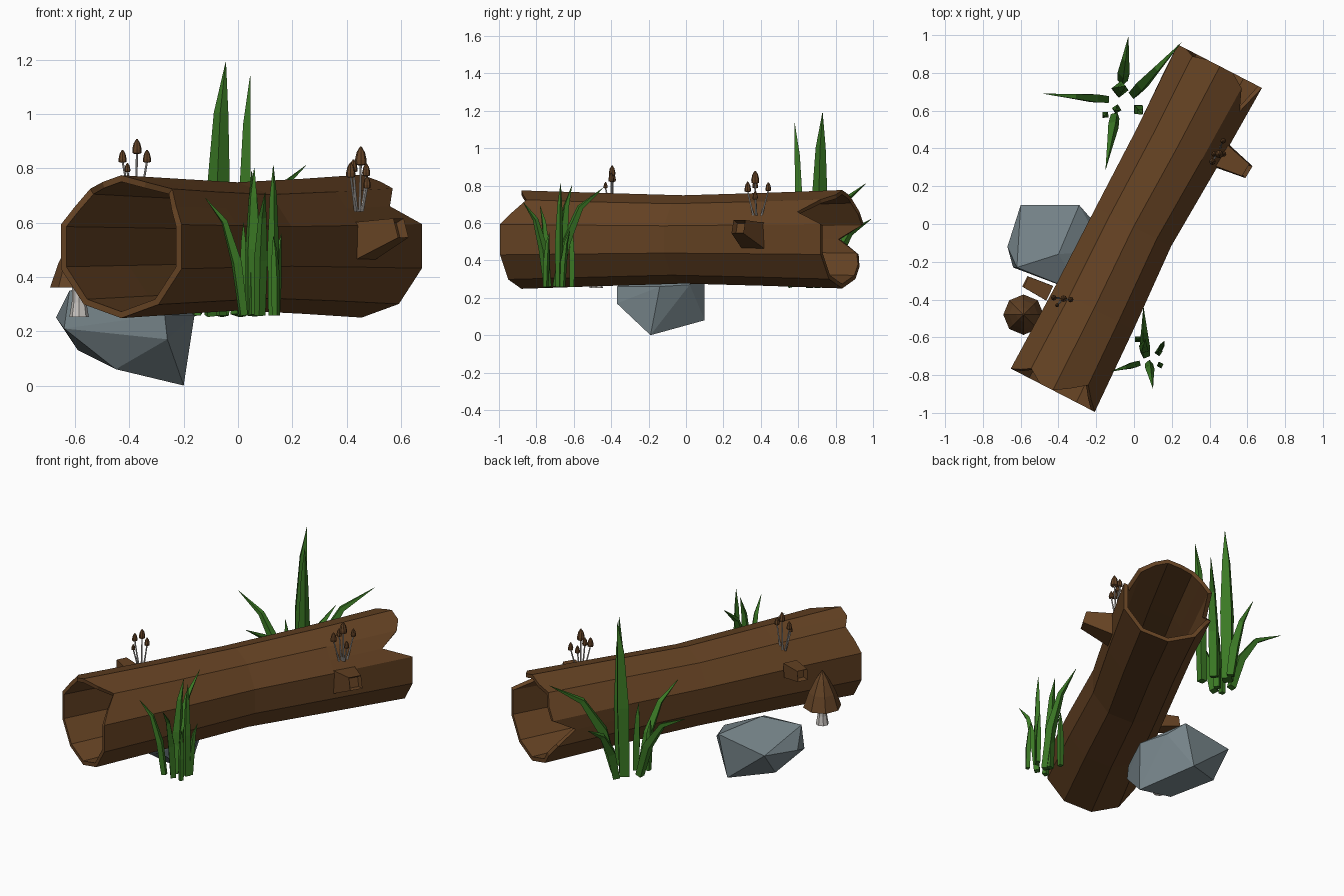
import bpy, bmesh, math
from mathutils import Vector

if "Cube" in bpy.data.objects:
    bpy.data.objects.remove(bpy.data.objects["Cube"])


def material(name, rgb):
    m = bpy.data.materials.new(name)
    m.diffuse_color = (*rgb, 1)
    m.use_nodes = True
    m.node_tree.nodes["Principled BSDF"].inputs["Base Color"].default_value = m.diffuse_color
    return m


BARK = material("bark brown", (0.128, 0.054, 0.0165))
CAP = material("cap brown", (0.128, 0.056, 0.019))
STEM = material("stem white", (0.58, 0.55, 0.52))
GRASS = material("grass green", (0.043, 0.19, 0.018))
STONE = material("stone grey", (0.18, 0.23, 0.25))


def finish(name, bm, mats):
    bmesh.ops.recalc_face_normals(bm, faces=bm.faces)
    me = bpy.data.meshes.new(name)
    bm.to_mesh(me)
    bm.free()
    for m in mats:
        me.materials.append(m)
    ob = bpy.data.objects.new(name, me)
    bpy.context.collection.objects.link(ob)
    return ob


def loft(bm, path, radii, sides, turn=0.0, mat=0, flat=False):
    """Skin polygon sections along a path; flat keeps every section horizontal."""
    path = [Vector(p) for p in path]
    rings = []
    for i, (p, r) in enumerate(zip(path, radii)):
        d = path[min(i + 1, len(path) - 1)] - path[max(i - 1, 0)]
        d = Vector((0, 0, 1)) if flat or d.length < 1e-6 else d.normalized()
        u = Vector((0, 0, 1)).cross(d)
        u = Vector((1, 0, 0)) if u.length < 0.05 else u.normalized()
        v = d.cross(u)
        rings.append([bm.verts.new(p + r * (u * math.cos(a) + v * math.sin(a)))
                      for a in (turn + 2 * math.pi * k / sides for k in range(sides))])
    faces = [bm.faces.new(rings[0][::-1]), bm.faces.new(rings[-1])]
    for a, b in zip(rings, rings[1:]):
        for k in range(sides):
            n = (k + 1) % sides
            faces.append(bm.faces.new((a[k], a[n], b[n], b[k])))
    for f in faces:
        f.material_index = mat
    return faces


# Hollow log: ten-sided tube, edge midpoints added so the broken ends can be notched
START, END = Vector((-0.43, -0.88, 0.511)), Vector((0.455, 0.835, 0.513))
AXIS = (END - START).normalized()
SIDE = Vector((AXIS.y, -AXIS.x, 0)).normalized()
# position along the axis, radius, sideways shift
SECTIONS = [(0, 0.263, 0), (0.25, 0.249, -0.004), (0.5, 0.236, -0.017), (0.75, 0.248, -0.004), (1, 0.263, 0)]
FRONT_NOTCH = {54: 0.11, 36: 0.05, 72: 0.05, 126: 0.05, 144: 0.02}
BACK_NOTCH = {36: 0.165, 180: 0.14, 54: 0.05, 198: 0.03, 126: 0.02}


def log_skin(bm, inset):
    rings = []
    for t, r, shift in SECTIONS:
        ring = []
        for k in range(20):
            deg = k * 18
            rad = (r - inset) * (1 if k % 2 else math.cos(math.radians(18)))
            a = math.radians(deg)
            p = START.lerp(END, t) + SIDE * (rad * math.cos(a) + shift)
            p.z += rad * math.sin(a)
            if t == 0:
                p += AXIS * FRONT_NOTCH.get(deg, 0)
            if t == 1:
                p -= AXIS * BACK_NOTCH.get(deg, 0)
            ring.append(bm.verts.new(p))
        rings.append(ring)
    return rings


def bridge(bm, a, b):
    for k in range(20):
        n = (k + 1) % 20
        bm.faces.new((a[k], a[n], b[n], b[k]))


bm = bmesh.new()
outer, inner = log_skin(bm, 0), log_skin(bm, 0.024)
for skin in (outer, inner):
    for a, b in zip(skin, skin[1:]):
        bridge(bm, a, b)
bridge(bm, outer[0], inner[0])
bridge(bm, outer[-1], inner[-1])
finish("hollow_log", bm, [BARK])

# Broken branch stubs with a sunken tip
for name, base, tip, r0, r1 in (
        ("right_branch_stub", (0.45, 0.37, 0.53), (0.60, 0.28, 0.58), 0.10, 0.052),
        ("left_branch_stub", (-0.45, -0.365, 0.595), (-0.575, -0.305, 0.61), 0.06, 0.044)):
    bm = bmesh.new()
    end = loft(bm, (base, tip), (r0, r1), 4, math.pi / 4)[1]
    bmesh.ops.recalc_face_normals(bm, faces=bm.faces)
    bmesh.ops.inset_region(bm, faces=[end], thickness=0.013)
    bmesh.ops.translate(bm, verts=end.verts, vec=(Vector(base) - Vector(tip)).normalized() * 0.03)
    finish(name, bm, [BARK])

# Boulder: convex hull of a few corner points
bm = bmesh.new()
for p in ((-0.20, -0.19, 0), (-0.45, -0.22, 0.06), (-0.59, -0.02, 0.13), (-0.35, 0.10, 0.08),
          (-0.67, -0.12, 0.25), (-0.64, -0.23, 0.21), (-0.16, -0.14, 0.26), (-0.26, -0.37, 0.17),
          (-0.27, -0.37, 0.26), (-0.60, 0.10, 0.28), (-0.29, 0.10, 0.33), (-0.22, 0.02, 0.27),
          (-0.62, -0.23, 0.35), (-0.40, -0.16, 0.37)):
    bm.verts.new(p)
bmesh.ops.convex_hull(bm, input=bm.verts)
finish("boulder", bm, [STONE])

# Grass clumps: (base x, base y, tip x, tip y, tip z, half width)
CLUMPS = {
    "back_grass": [(-0.08, 0.71, -0.045, 0.73, 1.19, 0.045), (0.02, 0.61, 0.045, 0.58, 1.14, 0.032),
                   (0.00, 0.69, 0.25, 0.96, 0.81, 0.034), (-0.06, 0.76, -0.03, 0.99, 0.62, 0.032),
                   (-0.15, 0.66, -0.48, 0.69, 0.70, 0.03), (-0.10, 0.57, -0.15, 0.29, 0.70, 0.03),
                   (-0.15, 0.58, -0.16, 0.57, 0.56, 0.022), (-0.09, 0.61, -0.10, 0.60, 0.66, 0.026)],
    "front_grass": [(0.06, -0.69, 0.05, -0.44, 0.79, 0.03), (0.02, -0.74, -0.12, -0.78, 0.69, 0.022),
                    (0.08, -0.74, 0.10, -0.87, 0.71, 0.025), (0.05, -0.67, 0.06, -0.61, 0.80, 0.029),
                    (0.13, -0.68, 0.13, -0.67, 0.81, 0.022), (0.14, -0.66, 0.16, -0.62, 0.56, 0.018),
                    (0.14, -0.75, 0.13, -0.73, 0.55, 0.018), (0.02, -0.61, 0.02, -0.61, 0.60, 0.02)]}
for name, blades in CLUMPS.items():
    bm = bmesh.new()
    for bx, by, tx, ty, tz, w in blades:
        path = [(bx + (tx - bx) * h, by + (ty - by) * h, 0.258 + (tz - 0.258) * v)
                for h, v in ((0, 0), (0.18, 0.45), (0.5, 0.8), (1, 1))]
        loft(bm, path, (w * 0.85, w, w * 0.6, 0.001), 4, 0.6 + bx * 9, flat=(abs(tx - bx) + abs(ty - by) < 0.1))
    finish(name, bm, [GRASS])

# Cap profiles: (height fraction, radius fraction)
CONE = ((0.12, 0.3), (0, 1), (0.4, 0.72), (0.75, 0.36), (1, 0.02))
BULLET = ((0, 0.4), (0.06, 0.95), (0.3, 1), (0.7, 0.72), (1, 0.15))


def mushroom(bm, base, top, r, h, stem_r, profile):
    """Stem from base up to the cap rim at top, cap of height h."""
    b, t = Vector(base), Vector(top)
    up = Vector((0, 0, 1))
    loft(bm, (b, b.lerp(t, 0.5), t + up * h * 0.1), (stem_r, stem_r * 0.75, stem_r * 0.7), 8, mat=1, flat=True)
    loft(bm, [t + up * h * k for k, _ in profile], [r * s for _, s in profile], 8, flat=True)


# Large mushroom beside the log
bm = bmesh.new()
mushroom(bm, (-0.585, -0.48, 0.252), (-0.585, -0.48, 0.36), 0.107, 0.22, 0.036, CONE)
finish("large_mushroom", bm, [CAP, STEM])

# Small mushroom clusters: root point, then (cap x, y, z, size)
for name, root, caps in (
        ("left_small_mushrooms", (-0.378, -0.395, 0.68),
         [(-0.425, -0.39, 0.82, 0.9), (-0.372, -0.395, 0.852, 1.05), (-0.335, -0.40, 0.82, 0.9),
          (-0.407, -0.43, 0.785, 0.65)]),
        ("right_small_mushrooms", (0.445, 0.38, 0.64),
         [(0.452, 0.37, 0.81, 1.3), (0.415, 0.33, 0.765, 1.05), (0.472, 0.44, 0.77, 0.9),
          (0.425, 0.37, 0.785, 0.9), (0.475, 0.37, 0.725, 0.85)])):
    bm = bmesh.new()
    for x, y, z, s in caps:
        foot = Vector(root).lerp(Vector((x, y, root[2])), 0.4)
        mushroom(bm, foot, (x, y, z), 0.0165 * s, 0.053 * s, 0.0055, BULLET)
    finish(name, bm, [CAP, STEM])
